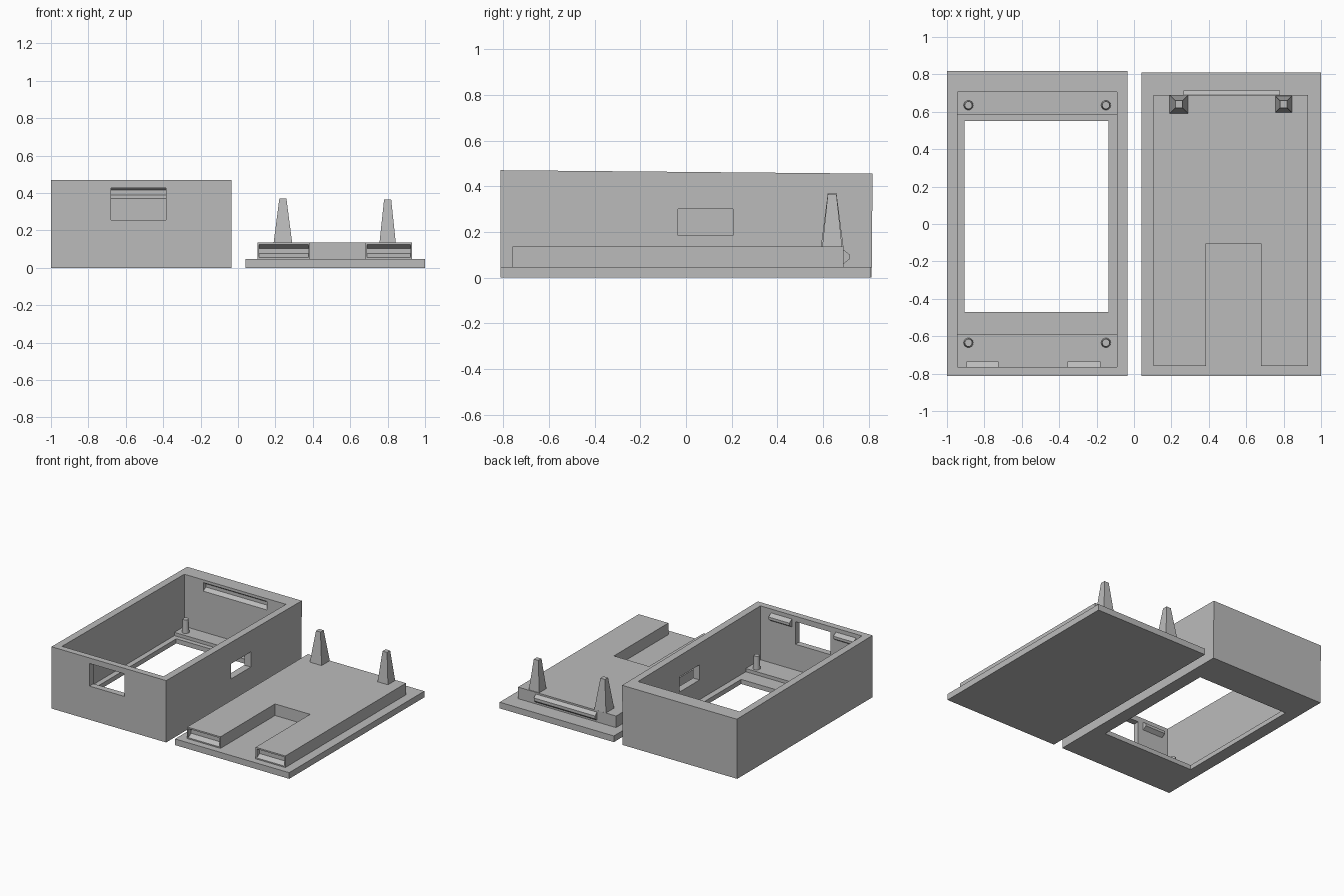
import bpy
import bmesh

if "Cube" in bpy.data.objects:
    bpy.data.objects.remove(bpy.data.objects["Cube"])

grey = bpy.data.materials.new("plain grey")
grey.use_nodes = True
COLOUR = (0.5, 0.5, 0.5, 1)
grey.diffuse_color = COLOUR
grey.node_tree.nodes["Principled BSDF"].inputs["Base Color"].default_value = COLOUR


def finish(name, bm):
    bmesh.ops.recalc_face_normals(bm, faces=bm.faces)
    mesh = bpy.data.meshes.new(name)
    bm.to_mesh(mesh)
    bm.free()
    mesh.materials.append(grey)
    obj = bpy.data.objects.new(name, mesh)
    bpy.context.collection.objects.link(obj)
    return obj


def prism(name, x0, x1, profile):
    """Extrude a (y, z) profile from x0 to x1."""
    bm = bmesh.new()
    face = bm.faces.new([bm.verts.new((x0, y, z)) for y, z in profile])
    ext = bmesh.ops.extrude_face_region(bm, geom=[face])["geom"]
    moved = [v for v in ext if isinstance(v, bmesh.types.BMVert)]
    bmesh.ops.translate(bm, verts=moved, vec=(x1 - x0, 0, 0))
    return finish(name, bm)


def block(name, x0, x1, y0, y1, z0, z1):
    return prism(name, x0, x1, [(y0, z0), (y1, z0), (y1, z1), (y0, z1)])


def tapered(name, x, y, z0, z1, r0, r1, sides, turn=0):
    bm = bmesh.new()
    bmesh.ops.create_cone(bm, cap_ends=True, segments=sides, radius1=r0,
                          radius2=r1, depth=z1 - z0)
    bmesh.ops.rotate(bm, verts=bm.verts, cent=(0, 0, 0),
                     matrix=Matrix.Rotation(turn, 3, "Z"))
    bmesh.ops.translate(bm, verts=bm.verts, vec=(x, y, (z0 + z1) / 2))
    return finish(name, bm)


def carve(target, cutters):
    """Cut each cutter out of the target, then discard the cutters."""
    for cutter in cutters:
        cutter.hide_render = True
        mod = target.modifiers.new("cut", "BOOLEAN")
        mod.operation = "DIFFERENCE"
        mod.solver = "EXACT"
        mod.object = cutter
        bpy.context.view_layer.objects.active = target
        bpy.ops.object.modifier_apply(modifier=mod.name)
        bpy.data.objects.remove(cutter)


def snap_profile(y, depth, z0, z1):
    """Bevelled catch that starts just inside the wall at y."""
    back = y - 0.01 if depth > 0 else y + 0.01
    return [(back, z0), (y, z0), (y + depth, z0 + 0.02),
            (y + depth, z1 - 0.02), (y, z1), (back, z1)]


from math import pi
from mathutils import Matrix

# Open case with a slightly sloping rim
case = prism("case_shell", -1.0, -0.035,
             [(-0.813, 0), (0.813, 0), (0.817, 0.455), (-0.813, 0.47)])
carve(case, [
    block("cavity", -0.945, -0.09, -0.765, 0.705, 0.06, 0.7),
    block("screen_recess", -0.945, -0.09, -0.59, 0.585, 0.035, 0.1),
    block("screen_window", -0.905, -0.135, -0.47, 0.55, -0.1, 0.1),
    block("front_port", -0.68, -0.385, -0.9, -0.7, 0.256, 0.428),
    block("side_port", -0.15, 0.0, -0.035, 0.205, 0.185, 0.30),
    prism("rear_groove", -0.785, -0.25, snap_profile(0.705, 0.03, 0.37, 0.435)),
])

# Catches on the inside of the front wall
for side, x0, x1 in (("right", -0.895, -0.725), ("left", -0.355, -0.18)):
    prism(side + "_case_catch", x0, x1, snap_profile(-0.765, 0.03, 0.38, 0.44))

# Screen mounting pegs
for x in (-0.885, -0.15):
    for y in (-0.635, 0.635):
        peg = tapered("mounting_peg", x, y, 0.055, 0.16, 0.026, 0.02, 24)
        peg.data.shade_smooth()
        bpy.ops.object.select_all(action="DESELECT")
        peg.select_set(True)
        bpy.context.view_layer.objects.active = peg
        bpy.ops.object.shade_smooth_by_angle()

# Lid plate and raised plug with a cable notch and two front grooves
block("lid_plate", 0.04, 1.0, -0.813, 0.81, 0, 0.047)
plug = block("lid_plug", 0.105, 0.93, -0.76, 0.69, 0.047, 0.135)
carve(plug, [
    block("cable_notch", 0.385, 0.68, -0.9, -0.105, 0.0, 0.2),
    prism("left_groove", 0.69, 0.922, snap_profile(-0.76, 0.035, 0.056, 0.124)),
    prism("right_groove", 0.113, 0.376, snap_profile(-0.76, 0.035, 0.056, 0.124)),
])

# Rear catch and tapered support posts on the lid
prism("lid_catch", 0.265, 0.78, snap_profile(0.69, 0.025, 0.06, 0.122))
ROOT2 = 2 ** 0.5
for side, x, base, top in (("right", 0.24, 0.05, 0.37), ("left", 0.80, 0.044, 0.365)):
    tapered(side + "_support_post", x, 0.64, 0.13, top,
            base * ROOT2, 0.019 * ROOT2, 4, pi / 4)
